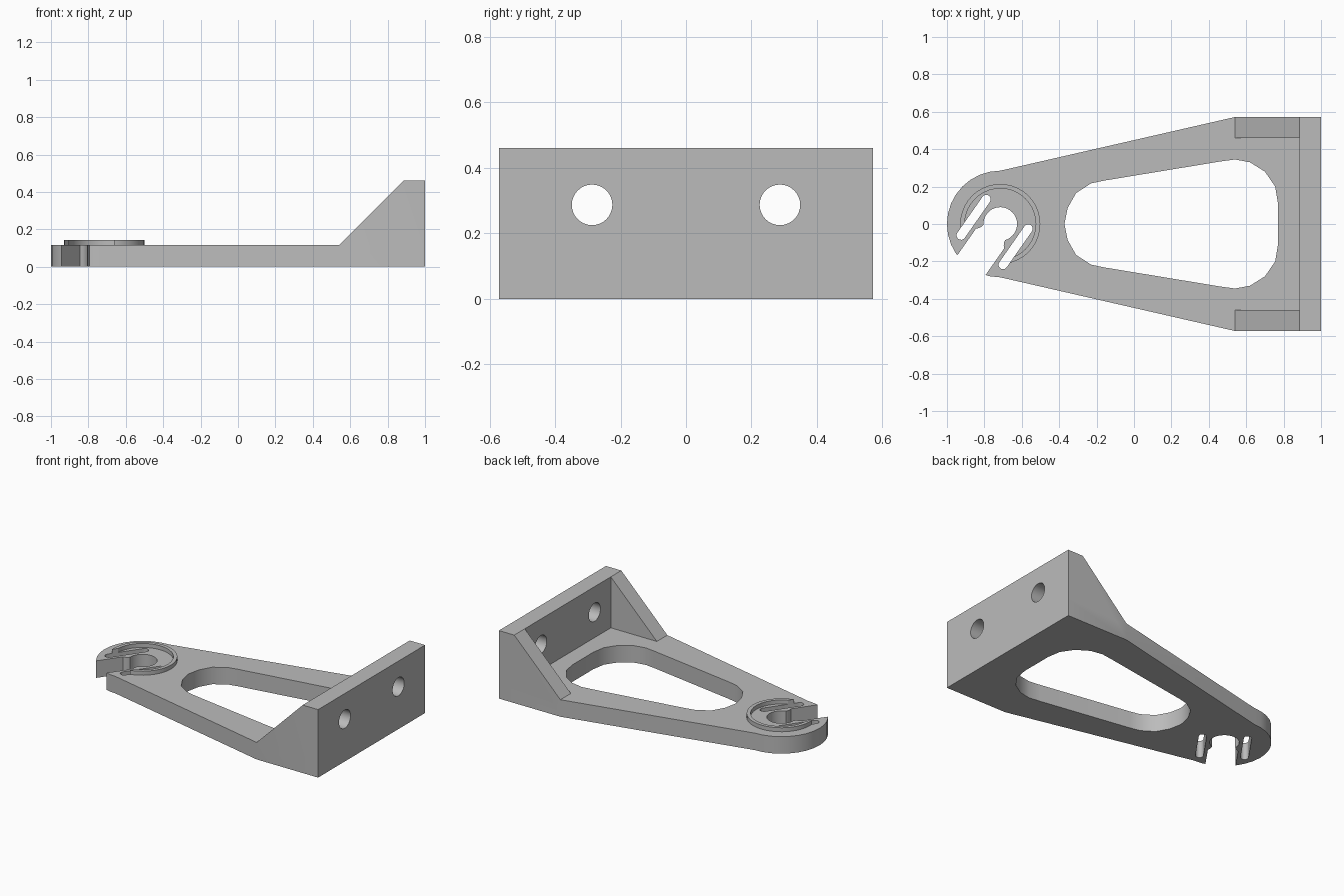
import bpy, bmesh
from math import radians, sin, cos
from mathutils import Vector

old = bpy.data.objects.get("Cube")
if old:
    bpy.data.objects.remove(old)

grey = bpy.data.materials.new("plain grey")
grey.use_nodes = True
colour = (0.5, 0.5, 0.5, 1)
grey.diffuse_color = colour
grey.node_tree.nodes["Principled BSDF"].inputs["Base Color"].default_value = colour

T = 0.115                        # plate thickness
H = 0.46                         # wall height
W = 0.572                        # half width of the wall
HUB = Vector((-0.715, 0))        # centre of the round end
ALONG = Vector((cos(radians(55)), sin(radians(55))))   # direction of the notch
ACROSS = Vector((-ALONG.y, ALONG.x))


def prism(name, pts, lo, hi, axis="z"):
    """Extrude a closed 2D outline from lo to hi along an axis."""
    place = {"z": lambda a, b, c: (a, b, c),
             "y": lambda a, b, c: (a, c, b),
             "x": lambda a, b, c: (c, a, b)}[axis]
    bm = bmesh.new()
    base = bm.faces.new([bm.verts.new(place(a, b, lo)) for a, b in pts])
    out = bmesh.ops.extrude_face_region(bm, geom=[base])
    step = Vector(place(0, 0, hi - lo))
    bmesh.ops.translate(bm, vec=step, verts=[v for v in out["geom"] if isinstance(v, bmesh.types.BMVert)])
    bmesh.ops.recalc_face_normals(bm, faces=bm.faces)
    mesh = bpy.data.meshes.new(name)
    bm.to_mesh(mesh)
    bm.free()
    mesh.materials.append(grey)
    ob = bpy.data.objects.new(name, mesh)
    bpy.context.collection.objects.link(ob)
    return ob


def combine(target, tool, how="DIFFERENCE"):
    """Apply a boolean and drop the tool."""
    mod = target.modifiers.new(how.lower(), "BOOLEAN")
    mod.operation, mod.solver, mod.object = how, "EXACT", tool
    bpy.context.view_layer.objects.active = target
    bpy.ops.object.modifier_apply(modifier=mod.name)
    bpy.data.objects.remove(tool)


def arc(c, r, start, end, n):
    steps = [radians(start + (end - start) * i / n) for i in range(n + 1)]
    return [(c[0] + r * cos(t), c[1] + r * sin(t)) for t in steps]


def circle(c, r, n=32):
    return arc(c, r, 0, 360, n)[:-1]


def rect(a0, a1, b0, b1):
    return [(a0, b0), (a1, b0), (a1, b1), (a0, b1)]


def hub_local(pts):
    """Turn (along, across) points into plan positions."""
    return [HUB + ALONG * a + ACROSS * b for a, b in pts]


# Tapered arm with a round end
bracket = prism("bracket", [(1, -W), (1, W), (0.54, W)] + arc(HUB, 0.285, 90, 270, 16)
                + [(0.54, -W)], 0, T)

# Upright wall and side gussets, hollowed between the gussets
wall = prism("wall", [(0.54, 0), (1, 0), (1, H), (0.885, H), (0.54, T)], -W, W, "y")
combine(wall, prism("gap", rect(0.3, 0.885, -0.46, 0.46), T, 1))
combine(bracket, wall, "UNION")

# Raised rim on the round end, open towards the notch
rim = prism("rim", circle(HUB, 0.214, 40), T - 0.05, 0.142)
combine(rim, prism("rim_bore", circle(HUB, 0.19, 40), 0, 1))
combine(rim, prism("rim_gap", hub_local(rect(-0.4, -0.1, -0.137, 0.137)), 0, 1))
combine(bracket, rim, "UNION")

# Large rounded window in the arm
half = [(-0.355, 0.085), (-0.31, 0.165), (-0.23, 0.217), (-0.16, 0.232), (0.46, 0.334),
        (0.54, 0.345), (0.62, 0.33), (0.7, 0.28), (0.755, 0.2), (0.77, 0.11)]
window = [(-0.372, 0)] + half + [(x, -y) for x, y in reversed(half)]
combine(bracket, prism("window", window, -1, 1))

# Snap-in notch with a narrow neck
lip = [(-0.067, 0.073), (-0.082, 0.08), (-0.095, 0.092), (-0.5, 0.092)]
notch = arc((0, 0), 0.09, -128, 128, 24) + lip + [(a, -b) for a, b in reversed(lip)]
combine(bracket, prism("notch", hub_local(notch), -1, 1))

# Relief slots on both sides of the notch
for side in (-1, 1):
    b = 0.137 * side
    slot = arc((0.065, b), 0.024, -90, 90, 8) + arc((-0.17, b), 0.024, 90, 270, 8)
    combine(bracket, prism("slot", hub_local(slot), -1, 1))

# Screw holes through the wall
for side in (-1, 1):
    combine(bracket, prism("hole", circle((0.287 * side, 0.287), 0.062), 0.8, 1.1, "x"))

bpy.ops.object.select_all(action="DESELECT")
bracket.select_set(True)
bpy.context.view_layer.objects.active = bracket
bpy.ops.object.shade_smooth_by_angle(angle=radians(30))
